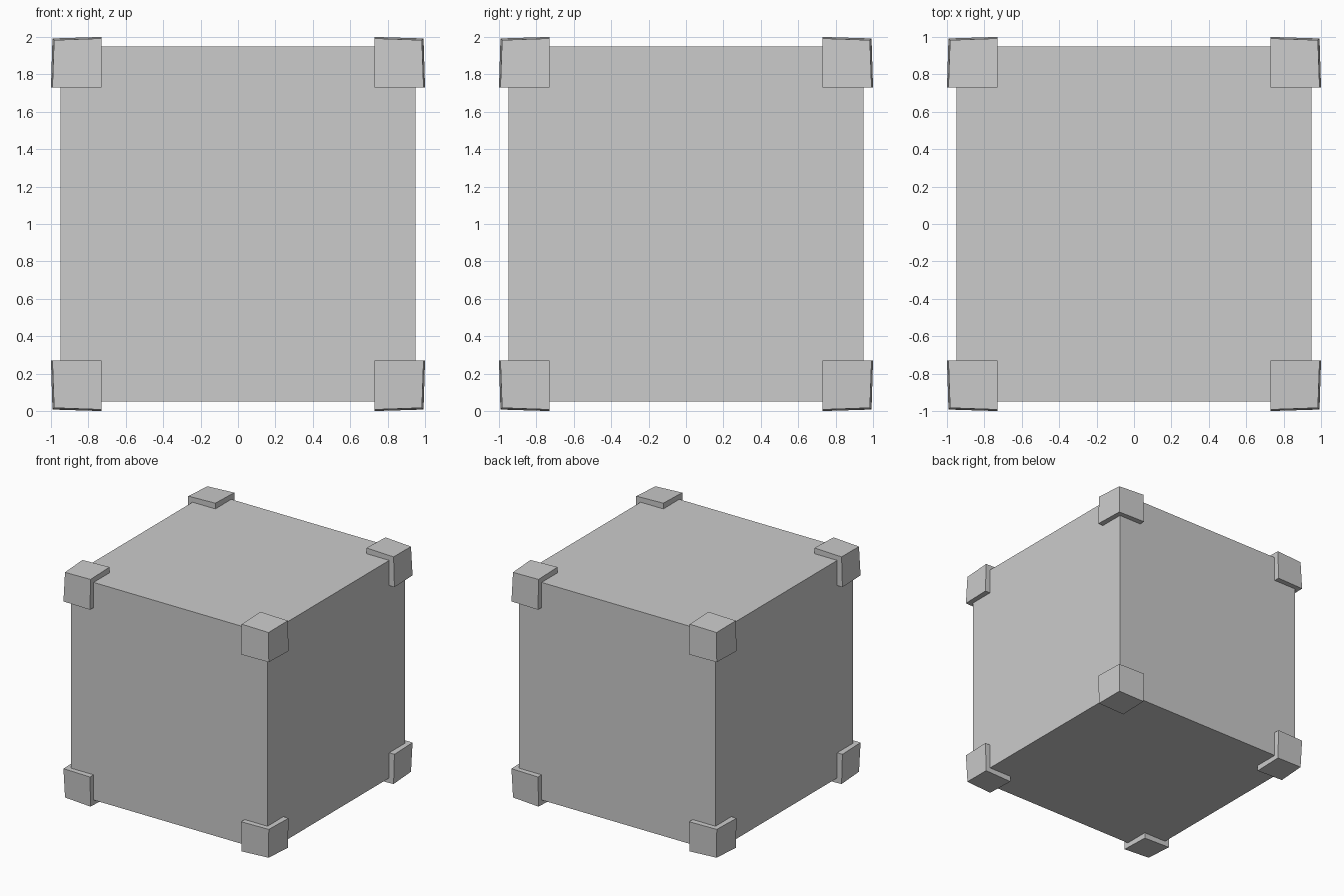
import bpy
import bmesh

if "Cube" in bpy.data.objects:
    bpy.data.objects.remove(bpy.data.objects["Cube"])

CENTRE = (0, 0, 1)
INNER = 0.73                                 # inner planes of each corner cap
OUTER = {1: 1.0, 2: 0.992, 3: 0.983}         # cap tapers in toward its tip


def cube_object(name, size):
    bm = bmesh.new()
    bmesh.ops.create_cube(bm, size=size)
    return bm, name


def finish(bm, name):
    mesh = bpy.data.meshes.new(name)
    bm.to_mesh(mesh)
    bm.free()
    obj = bpy.data.objects.new(name, mesh)
    obj.location = CENTRE
    bpy.context.collection.objects.link(obj)
    return obj


# Main body
finish(*cube_object("crate_body", 1.9))

# Corner cap: a cube whose outer faces slope slightly to the tip
bm, name = cube_object("corner_caps", 2)
for v in bm.verts:
    out_count = sum(c > 0 for c in v.co)
    v.co = [OUTER[out_count] if c > 0 else INNER for c in v.co]
caps = finish(bm, name)

# Repeat the cap on all eight corners
mirror = caps.modifiers.new("mirror", 'MIRROR')
mirror.use_axis = (True, True, True)
mirror.use_mirror_merge = False
